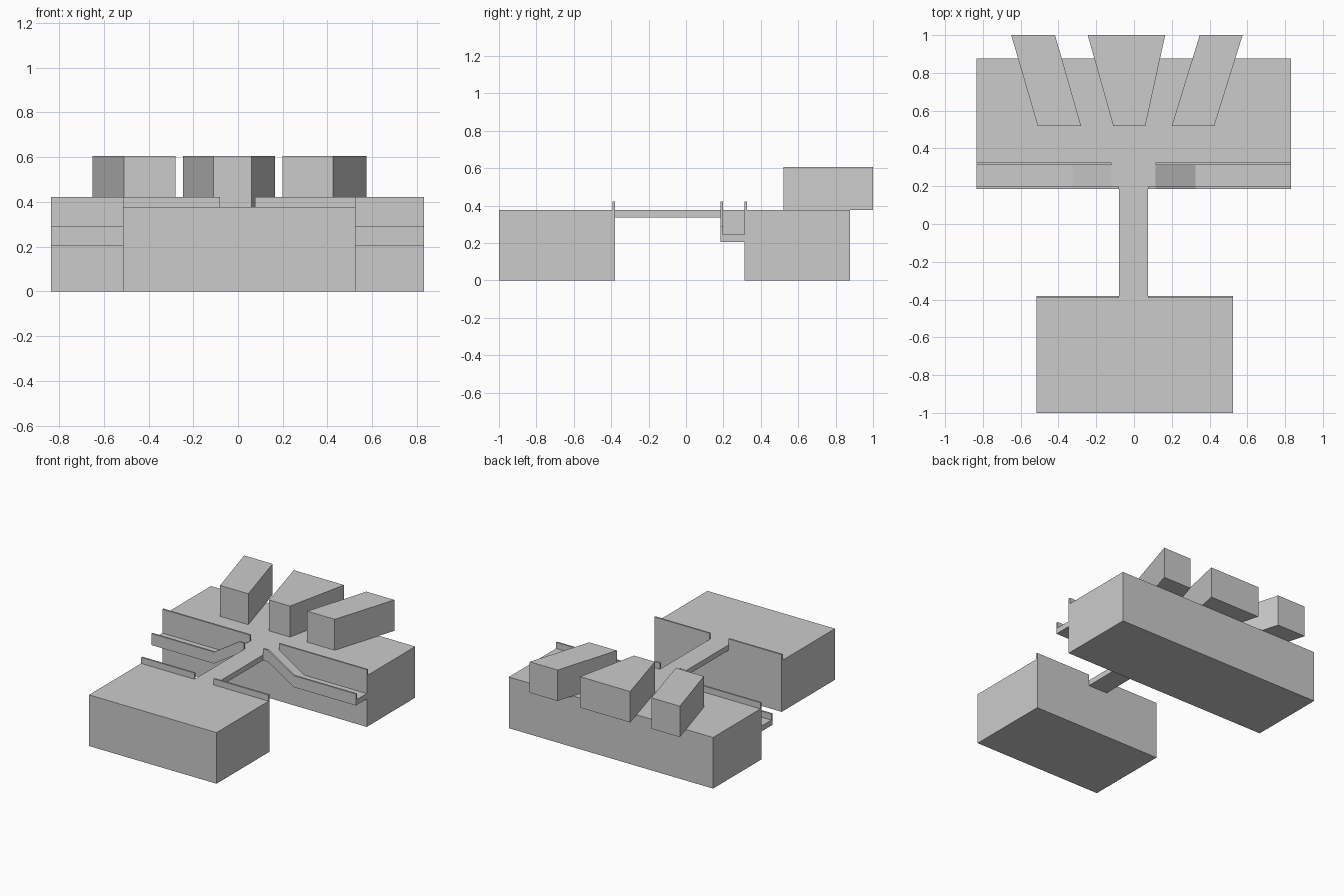
import bpy
from mathutils import Vector

if "Cube" in bpy.data.objects:
    bpy.data.objects.remove(bpy.data.objects["Cube"])


def prism(name, profile, depth):
    """Extrude a planar profile along the depth vector."""
    n = len(profile)
    d = Vector(depth)
    base = [Vector(p) for p in profile]
    verts = base + [p + d for p in base]
    faces = [tuple(reversed(range(n))), tuple(range(n, 2 * n))]
    faces += [(i, (i + 1) % n, n + (i + 1) % n, n + i) for i in range(n)]
    # keep normals outward whatever the profile winding
    area = sum((base[i].cross(base[(i + 1) % n]) for i in range(n)), Vector())
    if area.dot(d) < 0:
        faces = [tuple(reversed(f)) for f in faces]
    me = bpy.data.meshes.new(name)
    me.from_pydata(verts, [], faces)
    ob = bpy.data.objects.new(name, me)
    bpy.context.collection.objects.link(ob)
    return ob


def box(name, x0, x1, y0, y1, z0, z1):
    return prism(name, [(x0, y0, z0), (x1, y0, z0), (x1, y1, z0), (x0, y1, z0)],
                 (0, 0, z1 - z0))


DECK, RAIL, THICK = 0.377, 0.045, 0.04
LOW = 0.246            # level of the lower walkways
TOP = 0.605

# Raised blocks and the bridge with its landing
box("front_block", -0.515, 0.525, -1.0, -0.38, 0, DECK)
box("back_block", -0.835, 0.832, 0.312, 0.877, 0, DECK)
box("bridge", -0.08, 0.075, -0.38, 0.185, DECK - THICK, DECK)
box("landing", -0.12, 0.115, 0.185, 0.312, DECK - THICK, DECK)

# Each side: edge parapets, sloping walkway and its outer rail
sides = [("left", -0.08, -0.12, -0.325, -0.515, -0.835),
         ("right", 0.075, 0.115, 0.325, 0.525, 0.832)]
for side, x_bridge, x_top, x_foot, x_front, x_end in sides:
    box(f"front_parapet_{side}", *sorted((x_bridge, x_front)),
        -0.393, -0.38, DECK, DECK + RAIL)
    box(f"back_parapet_{side}", *sorted((x_top, x_end)),
        0.312, 0.325, DECK, DECK + RAIL)
    slope = [(x_top, DECK), (x_foot, LOW), (x_end, LOW)]
    rail_line = [(x_bridge, DECK)] + slope
    for name, line, y, width, dz0, dz1 in (
            ("walkway", slope, 0.185, 0.127, -THICK, 0),
            ("walkway_rail", rail_line, 0.185, 0.013, 0, RAIL)):
        profile = [(x, y, z + dz1) for x, z in line]
        profile += [(x, y, z + dz0) for x, z in reversed(line)]
        prism(f"{name}_{side}", profile, (0, width, 0))

# Fanned-out buildings: front edge x range, back edge x range
for name, f0, f1, b0, b1 in (("left", -0.51, -0.28, -0.65, -0.418),
                             ("middle", -0.11, 0.06, -0.245, 0.165),
                             ("right", 0.2, 0.425, 0.348, 0.575)):
    prism(f"building_{name}",
          [(f0, 0.52, DECK), (f1, 0.52, DECK), (b1, 1.0, DECK), (b0, 1.0, DECK)],
          (0, 0, TOP - DECK))
